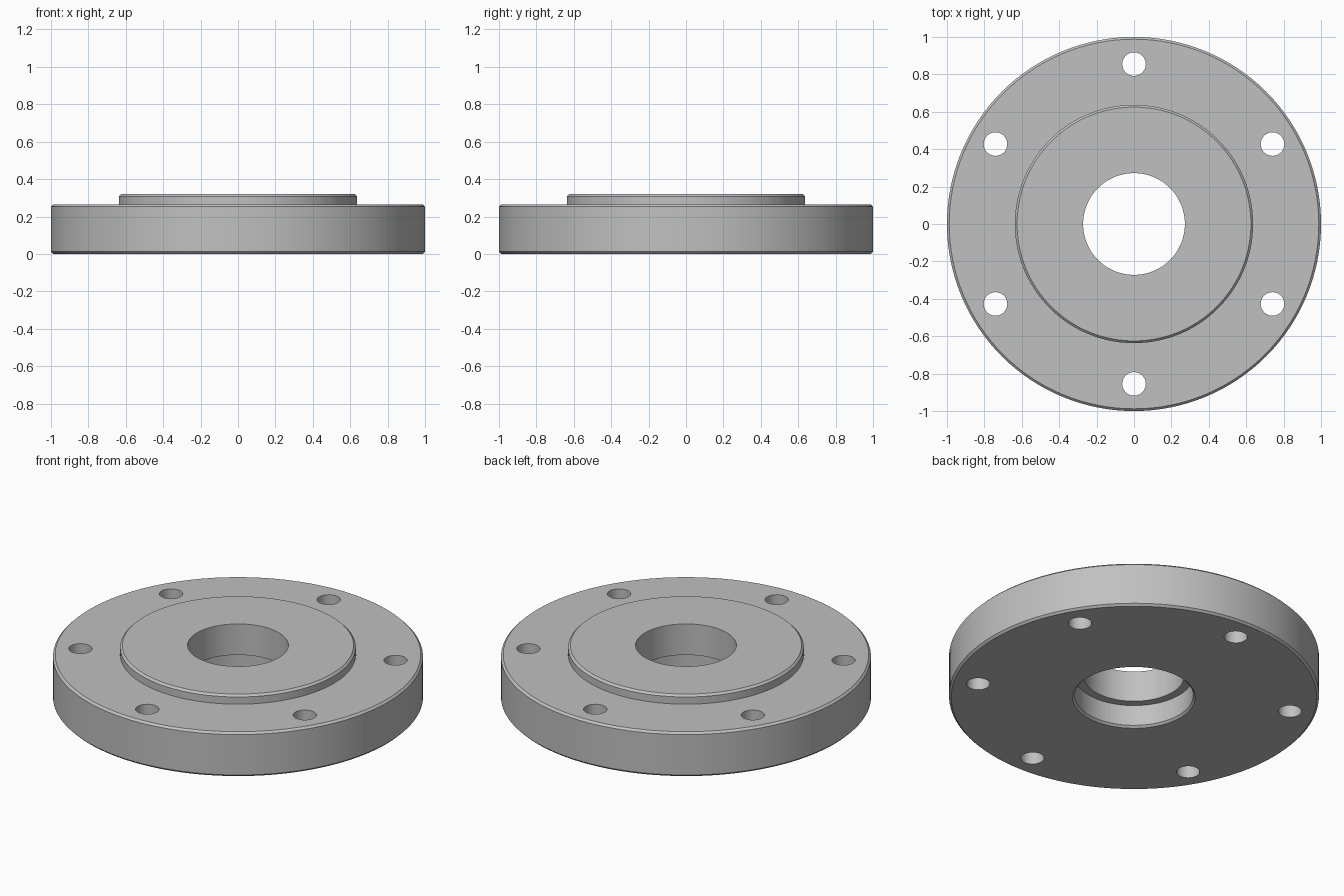
import bpy, bmesh, math
from mathutils import Matrix, Vector

if "Cube" in bpy.data.objects:
    bpy.data.objects.remove(bpy.data.objects["Cube"], do_unlink=True)

CHAMFER = 0.012
HEIGHT, FLANGE_TOP, STEP = 0.32, 0.265, 0.135
FLANGE_R, BOSS_R, BORE_R, RECESS_R = 1.0, 0.637, 0.272, 0.32
BOLT_CIRCLE, BOLT_R, BOLTS = 0.855, 0.063, 6

# Plain grey metal
grey = bpy.data.materials.new("grey metal")
grey.use_nodes = True
colour = (0.53, 0.53, 0.53, 1)
grey.diffuse_color = colour
grey.node_tree.nodes["Principled BSDF"].inputs["Base Color"].default_value = colour


def add_object(name, bm):
    bmesh.ops.recalc_face_normals(bm, faces=bm.faces)
    mesh = bpy.data.meshes.new(name)
    bm.to_mesh(mesh)
    bm.free()
    mesh.materials.append(grey)
    obj = bpy.data.objects.new(name, mesh)
    bpy.context.collection.objects.link(obj)
    return obj


def lathe(name, profile, steps=128):
    """Revolve a closed (radius, height) profile about z."""
    bm = bmesh.new()
    verts = [bm.verts.new((r, 0, z)) for r, z in profile]
    edges = [bm.edges.new((v, verts[i - 1])) for i, v in enumerate(verts)]
    bmesh.ops.spin(bm, geom=verts + edges, cent=(0, 0, 0), axis=(0, 0, 1),
                   angle=math.tau, steps=steps, use_merge=True)
    bmesh.ops.remove_doubles(bm, verts=bm.verts, dist=0.0001)
    return add_object(name, bm)


# Flange with raised boss, through bore and recess underneath
flange = lathe("flange", [
    (RECESS_R + CHAMFER, 0),
    (FLANGE_R - CHAMFER, 0), (FLANGE_R, CHAMFER),
    (FLANGE_R, FLANGE_TOP - CHAMFER), (FLANGE_R - CHAMFER, FLANGE_TOP),
    (BOSS_R, FLANGE_TOP),
    (BOSS_R, HEIGHT - CHAMFER), (BOSS_R - CHAMFER, HEIGHT),
    (BORE_R, HEIGHT), (BORE_R, STEP),
    (RECESS_R, STEP), (RECESS_R, CHAMFER),
])

# Bolt hole cutters, evenly spaced round the flange
bm = bmesh.new()
for i in range(BOLTS):
    angle = math.pi / 2 + i * math.tau / BOLTS
    centre = Vector((math.cos(angle), math.sin(angle), 0)) * BOLT_CIRCLE
    bmesh.ops.create_cone(bm, cap_ends=True, segments=40, radius1=BOLT_R,
                          radius2=BOLT_R, depth=1,
                          matrix=Matrix.Translation(centre))
cutter = add_object("bolt_hole_cutter", bm)

cut = flange.modifiers.new("bolt holes", "BOOLEAN")
cut.operation = "DIFFERENCE"
cut.solver = "EXACT"
cut.object = cutter
bpy.ops.object.select_all(action="DESELECT")
flange.select_set(True)
bpy.context.view_layer.objects.active = flange
bpy.ops.object.modifier_apply(modifier=cut.name)
bpy.data.objects.remove(cutter, do_unlink=True)

# Smooth round walls, crisp edges
bpy.ops.object.shade_smooth_by_angle(angle=math.radians(30))
